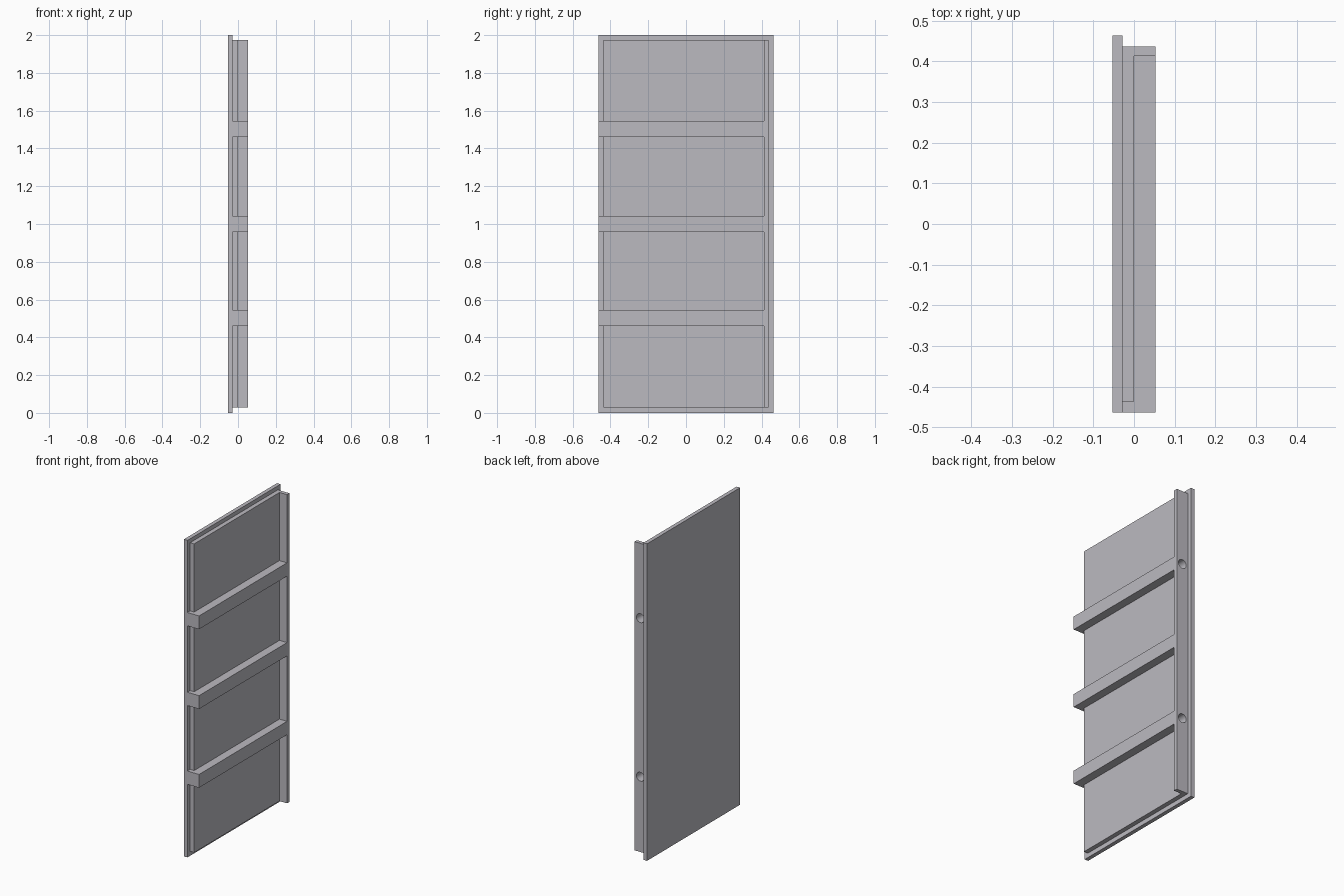
import bpy, math

if "Cube" in bpy.data.objects:
    bpy.data.objects.remove(bpy.data.objects["Cube"])

grey = bpy.data.materials.new("pale_grey")
grey.diffuse_color = (0.50, 0.49, 0.53, 1)
grey.use_nodes = True
grey.node_tree.nodes["Principled BSDF"].inputs["Base Color"].default_value = grey.diffuse_color


def box(name, x, y, z):
    """Axis-aligned block from (min, max) pairs."""
    bpy.ops.mesh.primitive_cube_add(size=1)
    ob = bpy.context.object
    ob.name = name
    for v in ob.data.vertices:
        v.co = [r[0] if c < 0 else r[1] for c, r in zip(v.co, (x, y, z))]
    ob.data.materials.append(grey)
    return ob


def boolean(target, other, operation):
    """Apply a boolean and remove the helper."""
    mod = target.modifiers.new(operation.lower(), 'BOOLEAN')
    mod.operation = operation
    mod.solver = 'EXACT'
    mod.object = other
    bpy.context.view_layer.objects.active = target
    bpy.ops.object.modifier_apply(modifier=mod.name)
    bpy.data.objects.remove(other, do_unlink=True)


# Outer skin of the panel
panel = box("panel", (-0.053, -0.028), (-0.464, 0.464), (0, 2))

# Raised inner sheet, slightly inset from the skin
boolean(panel, box("inner_sheet", (-0.04, 0), (-0.437, 0.437), (0.028, 1.975)), 'UNION')

# Upright flange along the back edge
boolean(panel, box("edge_flange", (-0.04, 0.053), (0.413, 0.437), (0.028, 1.975)), 'UNION')

# Three horizontal ribs reaching past the sheet to the front edge
for z in (0.503, 1.0, 1.503):
    boolean(panel, box("rib", (-0.04, 0.053), (-0.464, 0.425), (z - 0.042, z + 0.042)), 'UNION')

# Round holes in the flange, running into the upper and lower ribs
for z in (0.503, 1.503):
    bpy.ops.mesh.primitive_cylinder_add(vertices=32, radius=0.028, depth=0.16,
                                        location=(0.012, 0.437, z),
                                        rotation=(math.pi / 2, 0, 0))
    cutter = bpy.context.object
    cutter.hide_render = True
    cutter.data.materials.append(grey)
    boolean(panel, cutter, 'DIFFERENCE')

panel.select_set(True)
bpy.context.view_layer.objects.active = panel
bpy.ops.object.shade_smooth_by_angle(angle=math.radians(30))
